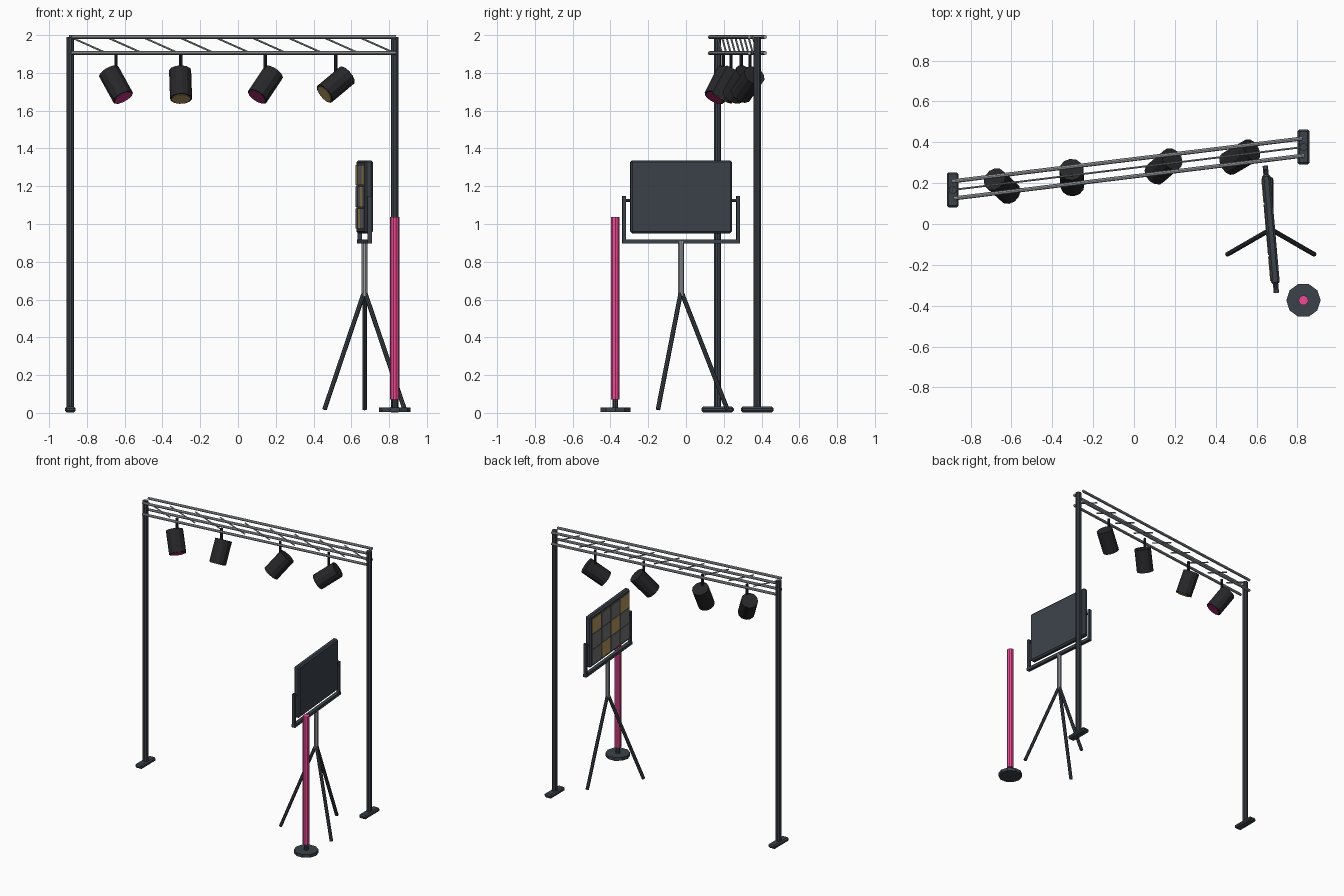
import bpy, math
from mathutils import Vector, Matrix

if "Cube" in bpy.data.objects:
    bpy.data.objects.remove(bpy.data.objects["Cube"])


def mat(name, r, g, b):
    m = bpy.data.materials.new(name)
    m.diffuse_color = (r, g, b, 1)
    m.use_nodes = True
    m.node_tree.nodes["Principled BSDF"].inputs["Base Color"].default_value = m.diffuse_color
    return m


DARK = mat("dark_metal", 0.045, 0.055, 0.067)
BLACK = mat("black_housing", 0.02, 0.02, 0.023)
SILVER = mat("silver", 0.35, 0.37, 0.39)
PINK = mat("pink", 0.85, 0.07, 0.3)
MAGENTA = mat("magenta_lens", 0.5, 0.03, 0.2)
AMBER = mat("amber", 0.45, 0.31, 0.12)
GREY = mat("grey_tile", 0.17, 0.17, 0.18)


def rod(name, a, b, r, m, sides=8):
    """Cylinder running from point a to point b."""
    a, b = Vector(a), Vector(b)
    bpy.ops.mesh.primitive_cylinder_add(vertices=sides, radius=r, depth=(b - a).length)
    o = bpy.context.object
    o.name = name
    turn = Matrix.Rotation(math.pi / 2, 4, 'Z')
    d = (b - a).normalized()
    q = Vector((0, 0, 1)).rotation_difference(d).to_matrix().to_4x4()
    o.matrix_world = Matrix.Translation((a + b) / 2) @ q @ turn
    o.data.materials.append(m)
    return o


def box(name, loc, size, m, bevel=0.0, rot=0.0):
    bpy.ops.mesh.primitive_cube_add(size=1)
    o = bpy.context.object
    o.name = name
    o.data.transform(Matrix.Diagonal((*size, 1)))
    o.location = loc
    o.rotation_euler.z = rot
    o.data.materials.append(m)
    if bevel:
        b = o.modifiers.new("bevel", 'BEVEL')
        b.width, b.segments = bevel, 1
    return o


# Gantry posts and feet
XL, XR, YL, YR = -0.888, 0.83, 0.167, 0.377


def beam_y(x):
    return YL + (x - XL) / (XR - XL) * (YR - YL)


for x in (XL, XR):
    rod("gantry_post", (x, beam_y(x), 0.02), (x, beam_y(x), 1.99), 0.02, DARK, 10)
    box("gantry_foot", (x, beam_y(x), 0.018), (0.058, 0.172, 0.03), DARK, 0.009)

# Truss chords and centre diagonals
side = Vector((-(YR - YL), XR - XL, 0)).normalized() * 0.042
for z in (1.99, 1.905):
    for s in (-1, 1):
        rod("truss_chord", Vector((XL, YL, z)) + side * s, Vector((XR, YR, z)) + side * s, 0.01, SILVER)
N = 9
for i in range(N):
    x0, x1 = (XL + (XR - XL) * k / N for k in (i, i + 1))
    rod("truss_diagonal", (x0, beam_y(x0), 1.99), (x1, beam_y(x1), 1.905), 0.005, SILVER, 6)

# Hanging spotlights
LAMPS = [(-0.646, (0.44, -0.40, -0.80), MAGENTA), (-0.304, (0.03, -0.47, -0.88), AMBER),
         (0.145, (-0.50, -0.43, -0.75), MAGENTA), (0.518, (-0.70, -0.41, -0.585), AMBER)]
for x, d, lens in LAMPS:
    y = beam_y(x)
    d = Vector(d).normalized()
    c = Vector((x, y - 0.011, 1.738))
    rod("lamp_hanger", (x, y, 1.91), (x, y, 1.77), 0.009, BLACK)
    rod("lamp_housing", c - d * 0.084, c + d * 0.084, 0.059, BLACK, 12)
    rod("lamp_lens", c + d * 0.08, c + d * 0.087, 0.049, lens, 12)

# Tripod
P = Vector((0.67, -0.026, 0))
for a in (90, 210, 330):
    t = math.radians(a)
    rod("tripod_leg", P + Vector((0.245 * math.cos(t), 0.245 * math.sin(t), 0.018)),
        P + Vector((0, 0, 0.645)), 0.012, DARK)
rod("tripod_column", P + Vector((0, 0, 0.62)), P + Vector((0, 0, 0.91)), 0.016, SILVER, 10)

# Light panel in its yoke, turned slightly to the front
YAW = math.radians(5)
R = Matrix.Rotation(YAW, 3, 'Z')


def at(x, y, z):
    return P + R @ Vector((x, y, z))


box("yoke_bar", at(0, 0, 0.908), (0.026, 0.625, 0.022), DARK, 0, YAW)
for s in (-1, 1):
    box("yoke_arm", at(0, s * 0.303, 1.022), (0.022, 0.02, 0.25), DARK, 0, YAW)
    rod("yoke_pivot", at(0, s * 0.265, 1.125), at(0, s * 0.303, 1.125), 0.008, DARK)
box("panel_body", at(0, 0, 1.144), (0.042, 0.54, 0.386), DARK, 0.01, YAW)
for c in range(4):
    for r in range(3):
        m = AMBER if (c + r) % 3 == 0 else GREY
        box("panel_tile", at(-0.021, (1.5 - c) * 0.128, 1.144 + (1 - r) * 0.115),
            (0.008, 0.119, 0.107), m, 0, YAW)

# Standing light tube
T = Vector((0.83, -0.374, 0))
rod("tube_base", T + Vector((0, 0, 0.004)), T + Vector((0, 0, 0.028)), 0.084, DARK, 10)
rod("tube_socket", T + Vector((0, 0, 0.02)), T + Vector((0, 0, 0.08)), 0.015, DARK)
rod("light_tube", T + Vector((0, 0, 0.072)), T + Vector((0, 0, 1.037)), 0.024, PINK, 10)
